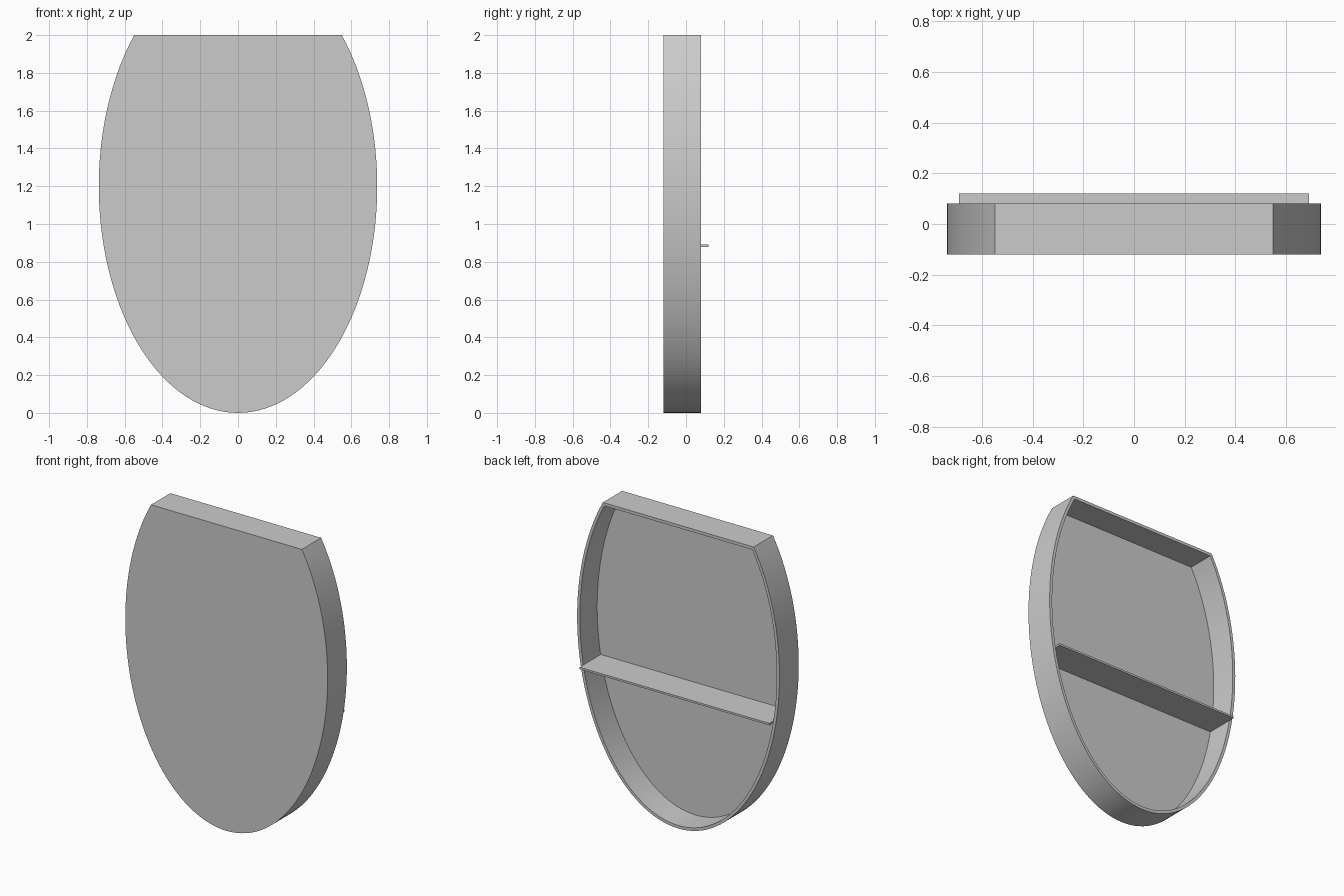
import bpy
import bmesh
import math

cube = bpy.data.objects.get("Cube")
if cube:
    bpy.data.objects.remove(cube, do_unlink=True)

GREY = (0.6, 0.6, 0.6, 1)
HALF_WIDTH, HALF_HEIGHT, HEIGHT = 0.737, 1.2, 2.0
FRONT, BACK, WALL = -0.12, 0.08, 0.02
SHELF_Z, SHELF_THICK, SHELF_BACK = 0.886, 0.013, 0.12
SEGMENTS = 96

mat = bpy.data.materials.new("light grey")
mat.use_nodes = True
mat.diffuse_color = GREY
mat.node_tree.nodes["Principled BSDF"].inputs["Base Color"].default_value = GREY


def outline(inset):
    """Ellipse cut flat at the top, shrunk by the inset."""
    a, b = HALF_WIDTH - inset, HALF_HEIGHT - inset
    cut = math.asin((HEIGHT - inset - HALF_HEIGHT) / b)
    start, sweep = math.pi - cut, math.pi + 2 * cut
    angles = [start + sweep * i / SEGMENTS for i in range(SEGMENTS + 1)]
    return [(a * math.cos(t), HALF_HEIGHT + b * math.sin(t)) for t in angles]


def make_object(name, bm):
    bmesh.ops.recalc_face_normals(bm, faces=bm.faces)
    mesh = bpy.data.meshes.new(name)
    bm.to_mesh(mesh)
    bm.free()
    mesh.materials.append(mat)
    obj = bpy.data.objects.new(name, mesh)
    bpy.context.collection.objects.link(obj)
    return obj


# Shallow tray: closed front panel with a thin wall, open at the back
bm = bmesh.new()
rings = [[bm.verts.new((x, y, z)) for x, z in outline(inset)]
         for inset, y in ((0, FRONT), (0, BACK), (WALL, BACK), (WALL, FRONT + WALL))]
bm.faces.new(rings[0])
bm.faces.new(rings[-1])
for r, s in zip(rings, rings[1:]):
    for i in range(len(r)):
        j = (i + 1) % len(r)
        bm.faces.new((r[i], r[j], s[j], s[i]))
tray = make_object("tray", bm)
bpy.ops.object.select_all(action="DESELECT")
tray.select_set(True)
bpy.context.view_layer.objects.active = tray
bpy.ops.object.shade_smooth_by_angle(angle=math.radians(30))

# Cross shelf, spanning the inside and standing proud of the back rim
ratio = (HALF_HEIGHT - SHELF_Z) / (HALF_HEIGHT - WALL)
half = (HALF_WIDTH - WALL) * math.sqrt(1 - ratio ** 2)
shelf_front = FRONT + WALL
bm = bmesh.new()
bmesh.ops.create_cube(bm, size=1)
bmesh.ops.scale(bm, verts=bm.verts, vec=(2 * half, SHELF_BACK - shelf_front, SHELF_THICK))
bmesh.ops.translate(bm, verts=bm.verts, vec=(0, (SHELF_BACK + shelf_front) / 2, SHELF_Z))
make_object("shelf", bm)
